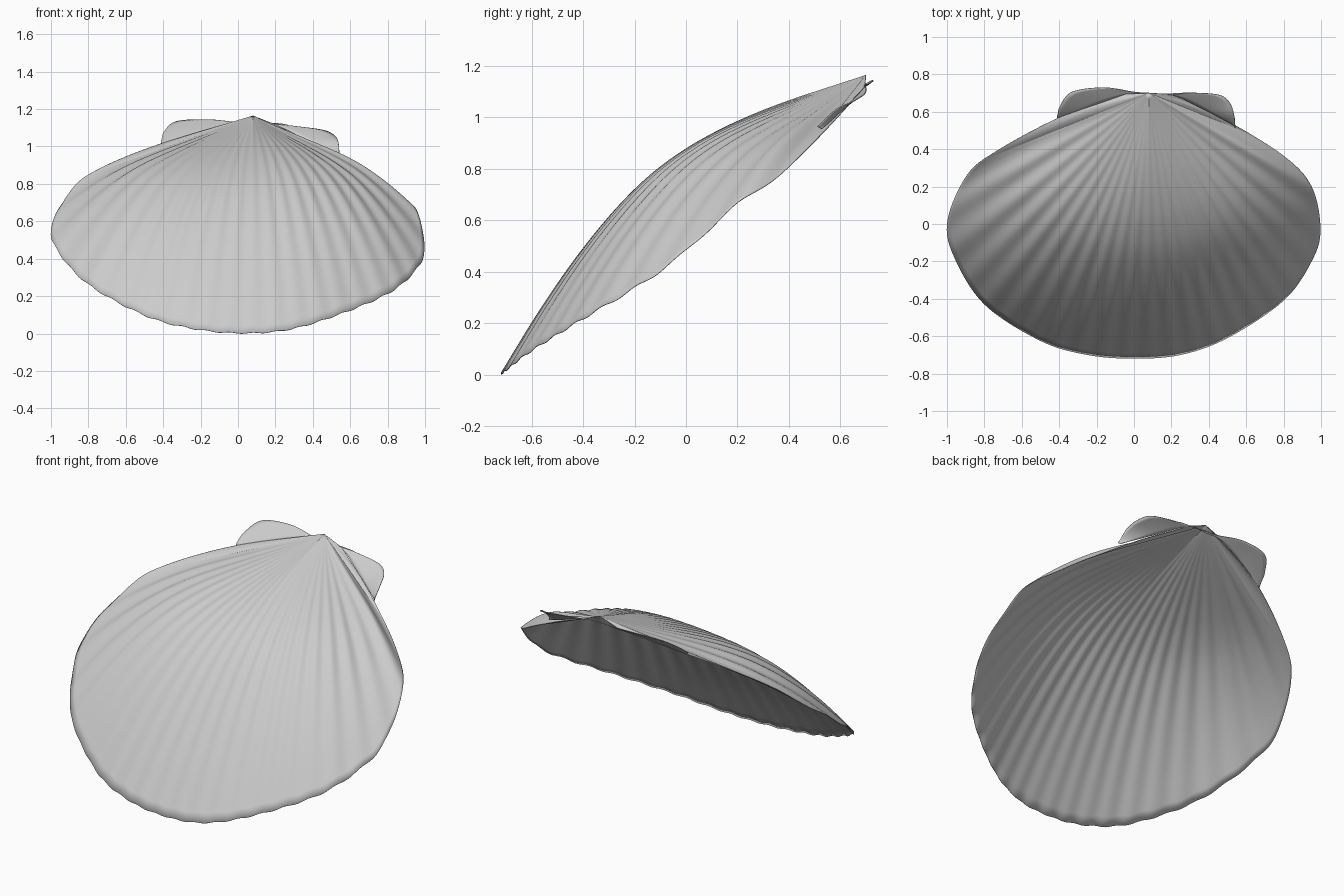
import bpy, bmesh, math
from mathutils import Vector

if "Cube" in bpy.data.objects:
    bpy.data.objects.remove(bpy.data.objects["Cube"])


def spline(points, t):
    """Catmull-Rom through points, t in 0..1."""
    n = len(points) - 1
    i = min(int(t * n), n - 1)
    u = t * n - i
    b, c = points[i], points[i + 1]
    a = points[i - 1] if i > 0 else b * 2 - c
    d = points[i + 2] if i + 2 <= n else c * 2 - b
    return (b * 2 + (c - a) * u + (a * 2 - b * 5 + c * 4 - d) * u * u
            + (b * 3 - a - c * 3 + d) * u ** 3) * 0.5


def sheet(name, func, rows, cols, thickness):
    """Thin smooth sheet from a surface function func(s, t)."""
    bm = bmesh.new()
    g = [[bm.verts.new(func(i / rows, j / cols)) for j in range(cols + 1)]
         for i in range(rows + 1)]
    for i in range(rows):
        for j in range(cols):
            bm.faces.new((g[i][j], g[i + 1][j], g[i + 1][j + 1], g[i][j + 1]))
    bmesh.ops.remove_doubles(bm, verts=bm.verts, dist=1e-5)
    for f in bm.faces:
        f.smooth = True
    me = bpy.data.meshes.new(name)
    bm.to_mesh(me)
    bm.free()
    ob = bpy.data.objects.new(name, me)
    bpy.context.collection.objects.link(ob)
    m = ob.modifiers.new("thickness", 'SOLIDIFY')
    m.thickness = thickness
    m.offset = -1
    return ob


def vecs(*pts):
    return [Vector(p) for p in pts]


# Beak, rim (left hinge, round the front, to right hinge) and dome profile
beak = Vector((0.08, 0.70, 1.172))
rim = vecs((-.05, .695, 1.125), (-.4, .57, 1.025), (-.75, .38, .885), (-.9, .25, .775),
           (-.997, .02, .58), (-.965, -.17, .45), (-.8, -.43, .27), (-.5, -.625, .105),
           (-.25, -.70, .035), (0, -.72, .01), (.25, -.70, .025), (.5, -.61, .095),
           (.8, -.41, .22), (.95, -.2, .345), (.997, -.03, .465), (.95, .2, .675),
           (.8, .365, .795), (.5, .55, .965), (.2, .695, 1.125))
dome = [0, .07, .139, .201, .252, .287, .296, .267, .206, .115, 0]


def valve(s, t):
    r = spline(rim, t)
    p = beak.lerp(r, s)
    ang = math.atan2(r.x - beak.x, beak.y - r.y)
    # Cross-section is narrow near the beak and broad near the rim
    swell = max(0, 1 - (abs(ang) / math.radians(68)) ** (1 + 1.7 * s))
    p.z += spline(dome, s) * swell
    # Radiating ribs, wider toward the sides, soft at beak and rim
    side = min(1, abs(ang))
    amp = (0.005 + 0.005 * side) * min(1, 2.2 * s * s) * (1.25 - 0.7 * s)
    amp *= max(0, min(1, (1.4 - abs(ang)) / 0.25))
    p.z += amp * math.cos(2 * math.pi * 11.5 * math.sin(ang))
    # Groove along each straight margin
    p.z -= 0.012 * s * math.exp(-((abs(ang) - 1.10) / 0.05) ** 2)
    return p


# Ribbed shell
shell = sheet("ribbed_shell", valve, 48, 432, 0.003)
low = min(v.co.z for v in shell.data.vertices)
for v in shell.data.vertices:
    v.co.z -= low

# Hinge ears: lofted between the shell margin and the outer edge
ears = {
    "left_ear": (vecs((-.41, .565, 1.015), (-.2, .637, 1.077), (-.04, .69, 1.117),
                      (.08, .69, 1.125)),
                 vecs((-.41, .57, 1.03), (-.395, .63, 1.08), (-.33, .705, 1.135),
                      (-.16, .728, 1.145), (0, .705, 1.13), (.08, .70, 1.13))),
    "right_ear": (vecs((.08, .69, 1.125), (.2, .69, 1.115), (.35, .623, 1.045),
                       (.535, .527, .955)),
                  vecs((.08, .70, 1.13), (.2, .69, 1.122), (.3, .70, 1.11),
                       (.45, .69, 1.09), (.51, .65, 1.065), (.535, .58, 1.03),
                       (.54, .51, .965))),
}
for name, (inner, outer) in ears.items():
    sheet(name, lambda s, t: spline(outer, t).lerp(spline(inner, t), s), 6, 40, 0.004)
